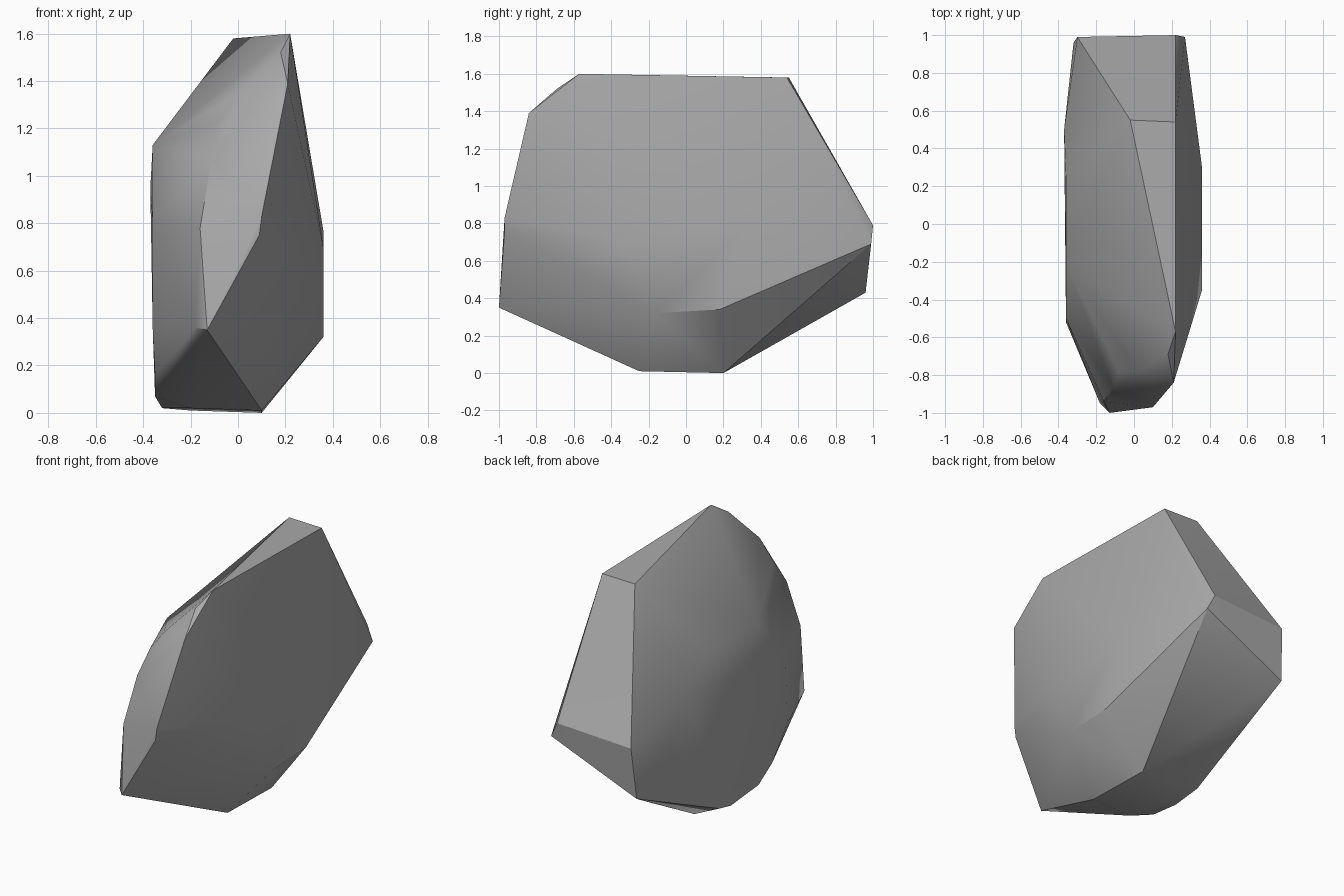
import bpy
import bmesh
import math

# Remove the default cube only
cube = bpy.data.objects.get("Cube")
if cube:
    bpy.data.objects.remove(cube, do_unlink=True)


def flat_material(name, rgb):
    material = bpy.data.materials.new(name)
    material.use_nodes = True
    colour = (*rgb, 1.0)
    material.diffuse_color = colour
    shader = material.node_tree.nodes["Principled BSDF"]
    shader.inputs["Base Color"].default_value = colour
    shader.inputs["Roughness"].default_value = 0.9
    return material


def hull_object(name, corner_groups, material, sharp_angle):
    """Wrap the corner points in one convex skin with crisp and soft edges."""
    bm = bmesh.new()
    for group in corner_groups:
        for corner in group:
            bm.verts.new(corner)
    hull = bmesh.ops.convex_hull(bm, input=bm.verts)
    loose = [v for v in bm.verts if not v.link_faces]
    bmesh.ops.delete(bm, geom=loose, context="VERTS")
    bmesh.ops.recalc_face_normals(bm, faces=bm.faces)
    mesh = bpy.data.meshes.new(name)
    bm.to_mesh(mesh)
    bm.free()
    mesh.materials.append(material)
    obj = bpy.data.objects.new(name, mesh)
    bpy.context.collection.objects.link(obj)
    bpy.ops.object.select_all(action="DESELECT")
    obj.select_set(True)
    bpy.context.view_layer.objects.active = obj
    bpy.ops.object.shade_smooth_by_angle(angle=sharp_angle)
    return obj


# Narrow triangular crest
crest = [(0.22, -0.57, 1.6), (0.22, 0.54, 1.58), (-0.02, 0.55, 1.58)]

# Slanted back facet and the wedge below it
back = [(-0.3, 0.99, 0.76), (0.22, 1, 0.79), (0.27, 0.99, 0.69), (-0.32, 0.96, 0.43)]

# Upper brow, rolling from the crest into the front
brow = [(0.21, -0.84, 1.39), (0.18, -0.69, 1.52), (0.02, -0.78, 1.36), (-0.08, -0.78, 1.23)]

# Front strip down to the pointed chin
front = [(0.1, -0.97, 0.83), (0.09, -0.97, 0.75), (-0.13, -1, 0.35),
         (-0.18, -0.95, 0.36), (-0.16, -0.94, 0.78), (-0.11, -0.87, 1.08)]

# Flat bulge on the left flank
left_flank = [(0.36, -0.16, 0.32), (0.36, 0.18, 0.34), (0.36, 0.3, 0.77), (0.36, -0.35, 0.7)]

# Broad rounded plate on the right flank
right_flank = [(-0.36, -0.21, 1.13), (-0.36, 0.24, 1.13), (-0.37, 0.5, 0.95),
               (-0.36, -0.5, 0.8), (-0.36, -0.52, 0.36), (-0.35, -0.38, 0.16)]

# Small base with a softened right rim
base = [(0.1, 0.2, 0), (0.1, -0.25, 0.01), (-0.2, 0.2, 0.01), (-0.2, -0.27, 0.02),
        (-0.32, 0, 0.02), (-0.35, 0.16, 0.07), (-0.35, -0.24, 0.07)]

stone_grey = flat_material("stone grey", (0.4, 0.4, 0.4))
hull_object("rock", [crest, back, brow, front, left_flank, right_flank, base],
            stone_grey, math.radians(30))
